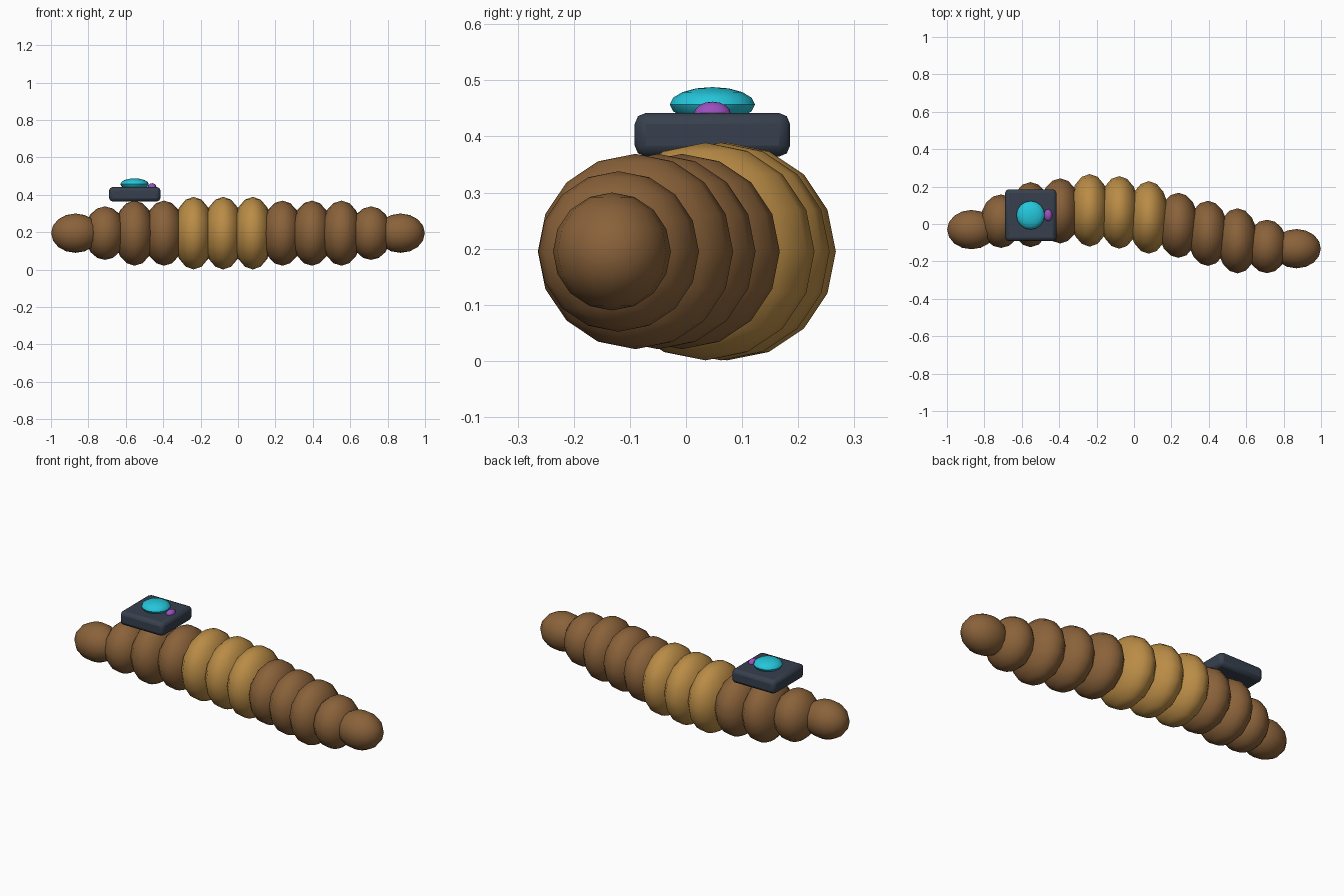
import bpy, math

if "Cube" in bpy.data.objects:
    bpy.data.objects.remove(bpy.data.objects["Cube"])


def material(name, rgb):
    m = bpy.data.materials.new(name)
    lin = [((c / 255 + 0.055) / 1.055) ** 2.4 for c in rgb]
    m.diffuse_color = (*lin, 1)
    m.use_nodes = True
    m.node_tree.nodes["Principled BSDF"].inputs["Base Color"].default_value = m.diffuse_color
    return m


brown = material("brown", (138, 98, 58))
gold = material("golden_brown", (186, 140, 70))
slate = material("dark_slate", (55, 64, 78))
cyan = material("cyan", (36, 198, 218))
purple = material("purple", (155, 80, 190))


def finish(name, mat):
    ob = bpy.context.object
    ob.name = name
    ob.data.materials.append(mat)
    bpy.ops.object.shade_smooth_by_angle(angle=math.radians(40))
    return ob


def ellipsoid(name, loc, radii, mat, segments=16, rings=8):
    bpy.ops.mesh.primitive_uv_sphere_add(segments=segments, ring_count=rings, radius=1, location=loc)
    bpy.context.object.scale = radii
    bpy.ops.object.transform_apply(location=False, rotation=False, scale=True)
    return finish(name, mat)


# Body: overlapping squashed segments along a gentle S curve
radius = [0.105, 0.143, 0.174, 0.174, 0.194, 0.194, 0.194, 0.174, 0.174, 0.174, 0.143, 0.105]
sway = [-0.03, 0.015, 0.05, 0.07, 0.073, 0.062, 0.035, -0.007, -0.05, -0.09, -0.12, -0.132]
for i, (r, y) in enumerate(zip(radius, sway)):
    x = (i - 5.5) * 0.158
    half_length = 0.13 if i in (0, 11) else 0.11
    mat = gold if 4 <= i <= 6 else brown
    ellipsoid(f"body_segment_{i + 1}", (x, y, 0.195), (half_length, r, r), mat)

# Box carried on the back
bpy.ops.mesh.primitive_cube_add(size=1, location=(-0.552, 0.047, 0.403))
bpy.context.object.scale = (0.275, 0.277, 0.078)
bpy.ops.object.transform_apply(location=False, rotation=False, scale=True)
bevel = bpy.context.object.modifiers.new("rounded_edges", "BEVEL")
bevel.width = 0.02
bevel.segments = 2
finish("back_box", slate)

# Glowing lens and small indicator
ellipsoid("lens_dome", (-0.553, 0.047, 0.457), (0.076, 0.076, 0.031), cyan, 16, 8)
ellipsoid("indicator_light", (-0.459, 0.047, 0.44), (0.023, 0.033, 0.022), purple, 12, 8)
